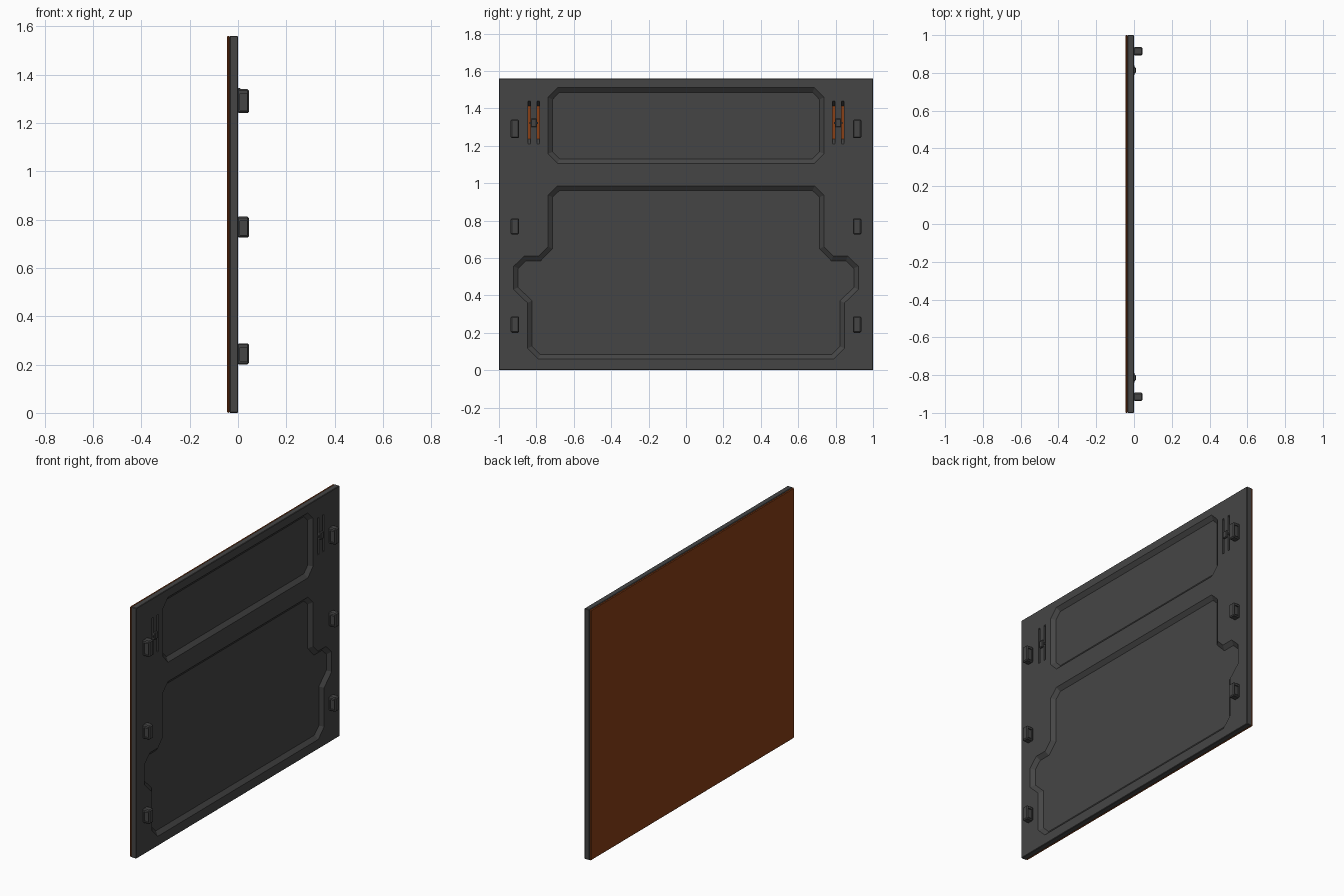
import bpy, bmesh
from mathutils import Vector

if "Cube" in bpy.data.objects:
    bpy.data.objects.remove(bpy.data.objects["Cube"])


def material(name, rgb):
    m = bpy.data.materials.new(name)
    m.diffuse_color = (*rgb, 1)
    m.use_nodes = True
    m.node_tree.nodes["Principled BSDF"].inputs["Base Color"].default_value = m.diffuse_color
    return m


dark = material("dark_grey", (0.06, 0.06, 0.06))
orange = material("orange", (0.25, 0.05, 0.008))


def loft(name, pts_a, xa, pts_b, xb, mat=dark):
    """Solid between two matching (y, z) outlines at two x positions."""
    bm = bmesh.new()
    a = [bm.verts.new((xa, y, z)) for y, z in pts_a]
    b = [bm.verts.new((xb, y, z)) for y, z in pts_b]
    n = len(a)
    bm.faces.new(a)
    bm.faces.new(b[::-1])
    for i in range(n):
        j = (i + 1) % n
        bm.faces.new((a[i], b[i], b[j], a[j]))
    bmesh.ops.recalc_face_normals(bm, faces=bm.faces)
    me = bpy.data.meshes.new(name)
    bm.to_mesh(me)
    bm.free()
    ob = bpy.data.objects.new(name, me)
    bpy.context.collection.objects.link(ob)
    me.materials.append(mat)
    return ob


def rect(y0, y1, z0, z1):
    return [(y0, z0), (y1, z0), (y1, z1), (y0, z1)]


def box(name, x0, x1, y0, y1, z0, z1, mat=dark):
    return loft(name, rect(y0, y1, z0, z1), x0, rect(y0, y1, z0, z1), x1, mat)


def apply_modifier(ob, mod):
    bpy.context.view_layer.objects.active = ob
    bpy.ops.object.modifier_apply(modifier=mod.name)


def bevel(ob, width):
    mod = ob.modifiers.new("bevel", 'BEVEL')
    mod.width = width
    mod.segments = 1
    apply_modifier(ob, mod)


def cut(ob, cutter):
    mod = ob.modifiers.new("cut", 'BOOLEAN')
    mod.object = cutter
    mod.operation = 'DIFFERENCE'
    mod.solver = 'EXACT'
    apply_modifier(ob, mod)
    bpy.data.objects.remove(cutter)


def offset(pts, d):
    """Mitred inward offset of a counter-clockwise outline."""
    out = []
    for i, p in enumerate(pts):
        p = Vector(p)
        e1 = (p - Vector(pts[i - 1])).normalized()
        e2 = (Vector(pts[(i + 1) % len(pts)]) - p).normalized()
        n1, n2 = Vector((-e1.y, e1.x)), Vector((-e2.y, e2.x))
        out.append(tuple(p + (n1 + n2) * d / (1 + n1.dot(n2))))
    return out


def mirrored(half):
    """Right half from bottom to top becomes a full closed outline."""
    return half + [(-y, z) for y, z in reversed(half)]


def pocket(ob, half, depth=0.02, slope=1.25, over=0.004):
    pts = mirrored(half)
    cut(ob, loft("pocket_cutter", offset(pts, -over * slope), over,
                 offset(pts, depth * slope), -depth))


# coloured outer skin
skin = box("outer_skin", -0.045, -0.035, -1, 1, 0, 1.56, orange)
bevel(skin, 0.004)

# inner panel with two sloped pockets
panel = box("inner_panel", -0.035, 0, -1, 1, 0, 1.56)
bevel(panel, 0.003)
pocket(panel, [(0.687, 1.105), (0.738, 1.157), (0.738, 1.458), (0.687, 1.51)])
pocket(panel, [(0.79, 0.06), (0.848, 0.117), (0.848, 0.36), (0.922, 0.432),
               (0.922, 0.555), (0.865, 0.61), (0.787, 0.61), (0.738, 0.66),
               (0.738, 0.935), (0.687, 0.985)])

# slots with ramped ends that show the skin, and the latch between each pair
for s, side in ((-1, "left"), (1, "right")):
    for yc in (0.79, 0.838):
        y = s * yc
        cut(panel, loft("slot_cutter",
                        rect(y - 0.006, y + 0.006, 1.207, 1.443), 0.004,
                        rect(y - 0.006, y + 0.006, 1.24, 1.41), -0.039))
    y = s * 0.814
    latch = box(f"latch_{side}", -0.005, 0.01, y - 0.016, y + 0.016, 1.3, 1.345)
    bevel(latch, 0.004)
    box(f"latch_bar_{side}", -0.012, 0.002, y - 0.024, y + 0.024, 1.315, 1.327)

# mounting clips down both edges, hollowed on their sides
for row, (z0, z1) in enumerate(((0.2, 0.288), (0.725, 0.812), (1.24, 1.34))):
    for s, side in ((-1, "left"), (1, "right")):
        y = s * 0.915
        clip = box(f"clip_{side}_{row + 1}", -0.003, 0.045,
                   y - 0.022, y + 0.022, z0, z1)
        bevel(clip, 0.006)
        for t in (-1, 1):
            edge = y + t * 0.022
            cut(clip, box("hollow_cutter", 0.008, 0.038,
                          edge - 0.007, edge + 0.007, z0 + 0.012, z1 - 0.018))
